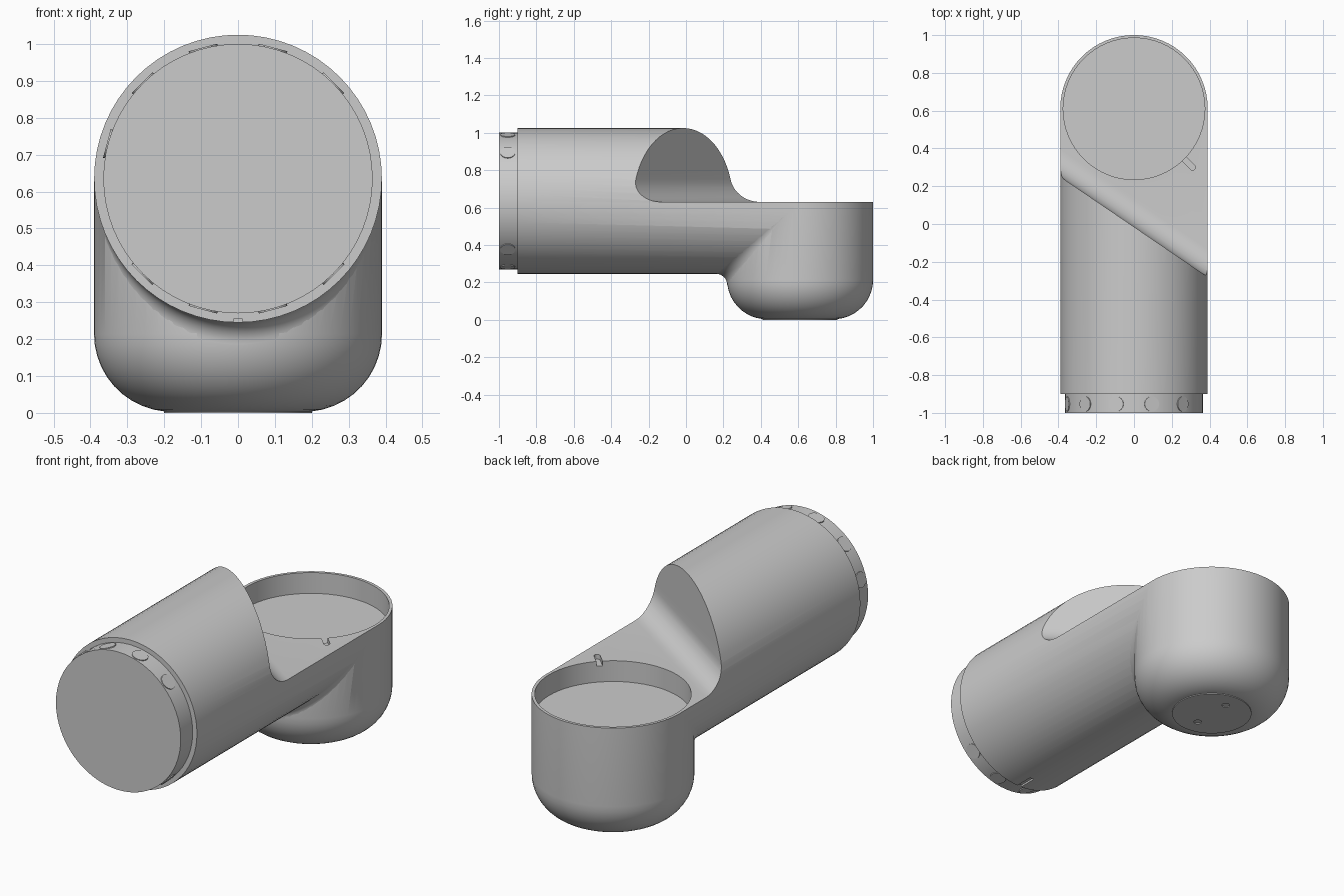
import bpy, bmesh
from math import sin, cos, pi, radians, sqrt
from mathutils import Vector, Matrix

if "Cube" in bpy.data.objects:
    bpy.data.objects.remove(bpy.data.objects["Cube"], do_unlink=True)

grey = bpy.data.materials.new("light_grey")
grey.use_nodes = True
grey.diffuse_color = (0.6, 0.6, 0.6, 1)
grey.node_tree.nodes["Principled BSDF"].inputs["Base Color"].default_value = (0.6, 0.6, 0.6, 1)

R = 0.39        # tube radius
CZ = 0.635      # height of the horizontal axis
CY = 0.61       # position of the vertical axis
TOP = 0.63      # height of the open rim
SEG = 64


def finish(name, bm):
    bmesh.ops.recalc_face_normals(bm, faces=bm.faces)
    mesh = bpy.data.meshes.new(name)
    bm.to_mesh(mesh)
    bm.free()
    mesh.materials.append(grey)
    ob = bpy.data.objects.new(name, mesh)
    bpy.context.collection.objects.link(ob)
    return ob


def rod(name, r, a, b, seg=SEG):
    """Cylinder between two points."""
    a, b = Vector(a), Vector(b)
    axis = b - a
    bm = bmesh.new()
    m = Matrix.Translation((a + b) / 2) @ axis.to_track_quat('Z', 'Y').to_matrix().to_4x4()
    bmesh.ops.create_cone(bm, cap_ends=True, segments=seg, radius1=r, radius2=r,
                          depth=axis.length, matrix=m)
    return finish(name, bm)


def box(name, centre, size, turn=0):
    bm = bmesh.new()
    m = Matrix.Translation(centre) @ Matrix.Rotation(turn, 4, 'Z') @ Matrix.Diagonal((*size, 1))
    bmesh.ops.create_cube(bm, size=1, matrix=m)
    return finish(name, bm)


def loft(name, rings):
    """Closed solid through rings of equal point count."""
    bm = bmesh.new()
    vs = [[bm.verts.new(p) for p in ring] for ring in rings]
    n = len(vs[0])
    for a, b in zip(vs, vs[1:]):
        for i in range(n):
            j = (i + 1) % n
            bm.faces.new((a[i], a[j], b[j], b[i]))
    bm.faces.new(vs[0])
    bm.faces.new(vs[-1])
    return finish(name, bm)


def combine(ob, tool, operation):
    mod = ob.modifiers.new("cut", 'BOOLEAN')
    mod.operation = operation
    mod.solver = 'EXACT'
    mod.object = tool
    bpy.context.view_layer.objects.active = ob
    bpy.ops.object.modifier_apply(modifier=mod.name)
    bpy.data.objects.remove(tool, do_unlink=True)


def smooth(ob):
    bpy.ops.object.select_all(action='DESELECT')
    ob.select_set(True)
    bpy.context.view_layer.objects.active = ob
    bpy.ops.object.shade_smooth_by_angle(angle=radians(30))


# Elbow body: horizontal tube joined to a round-bottomed cup
body = rod("elbow_body", R, (0, -0.9, CZ), (0, CY - 0.01, CZ))
low, bend = 0.003, 0.211
profile = [(R - bend + bend * sin(t), low + bend - bend * cos(t))
           for t in (0.1 + i * (pi / 2 - 0.1) / 10 for i in range(11))] + [(R, 0.72)]
cup = loft("cup", [[(r * 1.001 * cos(k * 2 * pi / SEG), CY + r * 1.001 * sin(k * 2 * pi / SEG), z)
                    for k in range(SEG)] for r, z in profile])
combine(body, cup, 'UNION')

# Slanted cut with a rounded foot, leaving the flat deck
normal = Vector((0.68, 1, 0)).normalized()
along = Vector((normal.y, -normal.x, 0))
origin = Vector((0, -0.015, 0))
foot = 0.12
section = [(0, 1.5)] + [(foot - foot * cos(t), TOP + foot - foot * sin(t))
                        for t in (i * pi / 20 for i in range(11))] + [(2, TOP), (2, 1.5)]
cutter = loft("slant_cutter", [[origin + normal * u + along * v + Vector((0, 0, z))
                                for u, z in section] for v in (-1.5, 1.5)])
combine(body, cutter, 'DIFFERENCE')

# Round socket in the deck and its small alignment slot
combine(body, rod("socket_cutter", 0.375, (0, CY, 0.52), (0, CY, 0.9)), 'DIFFERENCE')
diag = Vector((1, -1, 0)).normalized()
mid = Vector((0, CY, TOP)) + diag * 0.395
combine(body, box("slot_cutter", mid, (0.09, 0.03, 0.05), -pi / 4), 'DIFFERENCE')
end = Vector((0, CY, TOP)) + diag * 0.438
combine(body, rod("slot_end_cutter", 0.0151, end - Vector((0, 0, 0.025)),
                  end + Vector((0, 0, 0.05)), 16), 'DIFFERENCE')

# Matching slot under the front end of the tube
combine(body, box("key_cutter", (0, -0.86, CZ - R - 0.005), (0.024, 0.12, 0.03)), 'DIFFERENCE')
smooth(body)

# Rolling blend in the crease between tube and cup
r = 0.06
s = R / (R + r)
rings = []
for i in range(49):
    x = (R + r) * sin(radians(-80 + 160 * i / 48))
    d = sqrt((R + r) ** 2 - x * x)
    c = Vector((x, CY - d, CZ - d))
    on_tube = Vector((x * s, c.y, CZ - d * s)) - c
    on_cup = Vector((x * s, CY - d * s, c.z)) - c
    ring = [c + on_tube.slerp(on_cup, k / 8).normalized() * r * 1.01 for k in range(9)]
    ring.append(Vector((x * s * 0.97, CY - d * s * 0.93, CZ - d * s * 0.93)))
    rings.append(ring)
smooth(loft("crease_blend", rings))

# Front connector plug
smooth(rod("connector_plug", 0.365, (0, -1, CZ), (0, -0.85, CZ)))

# Round fasteners around the plug, angles measured from the top
for n, deg in enumerate((-75, -45, -15, 15, 45, 135, 165, 195, 225)):
    a = radians(deg)
    out = Vector((sin(a), 0, cos(a)))
    base = Vector((0, -0.953, CZ))
    smooth(rod(f"plug_fastener_{n + 1}", 0.04, base + out * 0.34, base + out * 0.368, 24))

# Bottom plate with two pin holes
plate = rod("bottom_plate", 0.2, (0, CY, 0), (0, CY, 0.02))
for side in (-1, 1):
    y = CY + side * 0.11
    combine(plate, rod("pin_cutter", 0.02, (0, y, -0.02), (0, y, 0.012), 20), 'DIFFERENCE')
smooth(plate)
